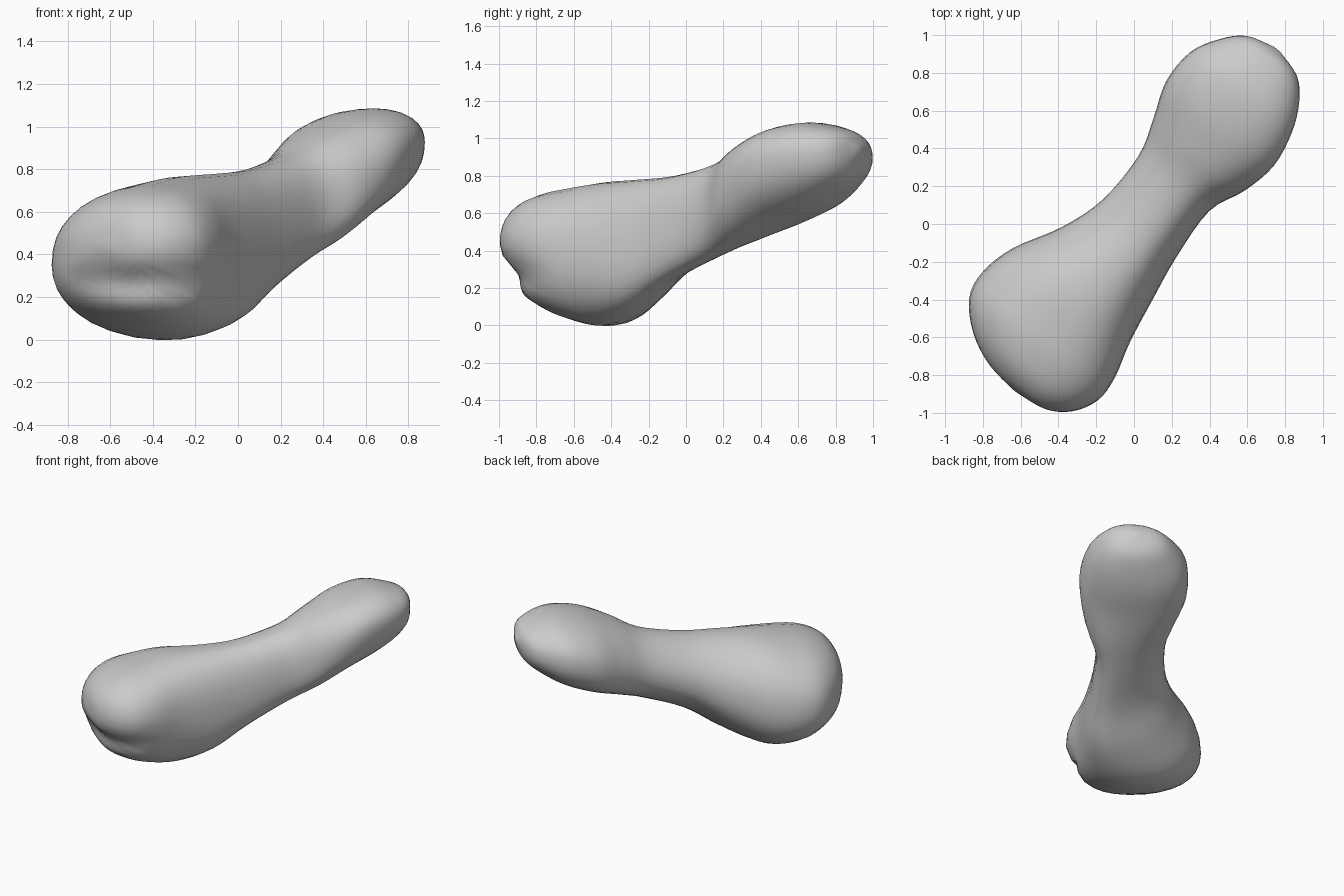
import bpy, bmesh, math
from mathutils import Vector

cube = bpy.data.objects.get("Cube")
if cube:
    bpy.data.objects.remove(cube, do_unlink=True)

ALONG = Vector((0.62, 0.785, 0))
ACROSS = Vector((-0.785, 0.62, 0))
SEGMENTS, STEPS = 32, 4

# Cross-sections along the body:
# distance, right edge, left edge, bottom, widest height, top, tilt of underside
sections = [
    (-1.085, -0.07, -0.04, 0.43, 0.44, 0.45, 0),
    (-1.06, -0.24, 0.14, 0.28, 0.43, 0.56, 0),
    (-0.98, -0.36, 0.31, 0.16, 0.41, 0.65, 0),
    (-0.85, -0.43, 0.44, 0.08, 0.4, 0.705, 0),
    (-0.7, -0.425, 0.472, 0.02, 0.39, 0.735, 0),
    (-0.5, -0.37, 0.425, 0.0, 0.39, 0.765, 0.1),
    (-0.25, -0.325, 0.29, 0.085, 0.42, 0.78, 0.35),
    (0.0, -0.285, 0.21, 0.235, 0.51, 0.8, 0.5),
    (0.3, -0.27, 0.205, 0.37, 0.62, 0.87, 0.4),
    (0.5, -0.35, 0.265, 0.455, 0.72, 0.97, 0.15),
    (0.7, -0.39, 0.335, 0.54, 0.82, 1.05, -0.05),
    (0.9, -0.355, 0.33, 0.62, 0.89, 1.085, -0.05),
    (1.05, -0.285, 0.25, 0.71, 0.91, 1.065, 0),
    (1.15, -0.19, 0.15, 0.8, 0.92, 1.025, 0),
    (1.195, -0.04, 0.0, 0.92, 0.935, 0.95, 0),
]


def blend(a, b, c, d, t):
    """Smooth curve from b to c."""
    return 0.5 * (2 * b + (c - a) * t + (2 * a - 5 * b + 4 * c - d) * t * t
                  + (3 * b - a - 3 * c + d) * t ** 3)


def smooth_sections():
    last = len(sections) - 1
    for i in range(last):
        four = [sections[min(max(i + k, 0), last)] for k in (-1, 0, 1, 2)]
        for step in range(STEPS):
            yield [blend(*column, step / STEPS) for column in zip(*four)]
    yield sections[-1]


def fuller(value):
    """Push a sine or cosine outward for a slightly squarer oval."""
    return math.copysign(abs(value) ** 0.88, value)


def ring_point(section, angle):
    s, right, left, bottom, middle, top, tilt = section
    # The underside leans by its tilt, the top slopes down to the left
    under = 0.5 - 0.5 * math.cos(angle - math.radians(70))
    lean = tilt * under - 0.2 * (1 - under)
    height = fuller(math.sin(angle + lean))
    z = middle + height * (top - middle if height > 0 else middle - bottom)
    t = (left + right) / 2 + fuller(math.cos(angle)) * (left - right) / 2
    point = ALONG * s + ACROSS * t
    # Shallow hollow under the front lip
    front = min(max((-0.65 - point.y) / 0.25, 0), 1)
    point.y += 0.07 * front * math.exp(-((z - 0.27) / 0.08) ** 2)
    point.z = z
    return point


# Body skin lofted through the rings
bm = bmesh.new()
rings = [[bm.verts.new(ring_point(sec, 2 * math.pi * k / SEGMENTS))
          for k in range(SEGMENTS)] for sec in smooth_sections()]
for a, b in zip(rings, rings[1:]):
    for k in range(SEGMENTS):
        n = (k + 1) % SEGMENTS
        bm.faces.new((a[k], a[n], b[n], b[k]))
bm.faces.new(rings[0])
bm.faces.new(rings[-1])
bmesh.ops.recalc_face_normals(bm, faces=bm.faces)

mesh = bpy.data.meshes.new("rounded_body")
bm.to_mesh(mesh)
bm.free()
body = bpy.data.objects.new("rounded_body", mesh)
bpy.context.collection.objects.link(body)

# Plain grey surface
grey = bpy.data.materials.new("plain_grey")
grey.use_nodes = True
grey.diffuse_color = (0.6, 0.6, 0.6, 1)
grey.node_tree.nodes["Principled BSDF"].inputs["Base Color"].default_value = (0.6, 0.6, 0.6, 1)
mesh.materials.append(grey)

for obj in bpy.context.selected_objects:
    obj.select_set(False)
body.select_set(True)
bpy.context.view_layer.objects.active = body
bpy.ops.object.shade_smooth_by_angle(angle=math.radians(60))
